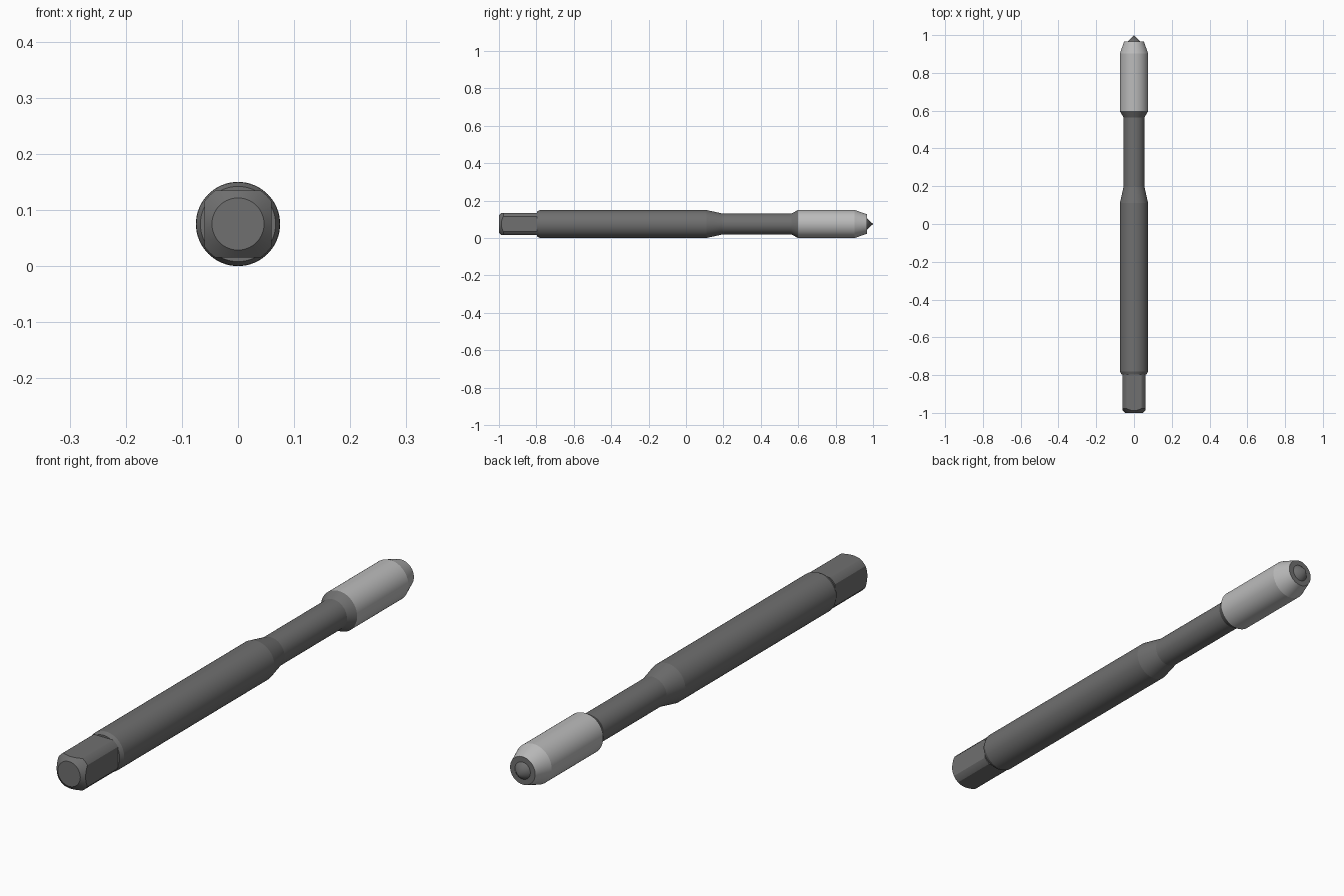
import bpy, bmesh
from math import sin, cos, pi, radians

if "Cube" in bpy.data.objects:
    bpy.data.objects.remove(bpy.data.objects["Cube"])

SEG = 64
AXIS_Z = 0.075


def material(name, v):
    m = bpy.data.materials.new(name)
    m.diffuse_color = (v, v, v, 1)
    m.use_nodes = True
    m.node_tree.nodes["Principled BSDF"].inputs["Base Color"].default_value = m.diffuse_color
    return m


dark = material("dark_steel", 0.16)
light = material("light_steel", 0.5)


def lathe(profile):
    """Revolve (y, radius) points around the long axis; radius 0 makes a pole."""
    bm = bmesh.new()
    rings = []
    for y, r in profile:
        n = SEG if r > 0 else 1
        rings.append([bm.verts.new((r * cos(2 * pi * i / SEG), y,
                                    AXIS_Z + r * sin(2 * pi * i / SEG)))
                      for i in range(n)])
    for a, b in zip(rings, rings[1:]):
        for i in range(SEG):
            j = (i + 1) % SEG
            quad = [a[i % len(a)], b[i % len(b)], b[j % len(b)], a[j % len(a)]]
            bm.faces.new(list(dict.fromkeys(quad)))
    return bm


def finish(name, bm, mat):
    bmesh.ops.recalc_face_normals(bm, faces=bm.faces)
    me = bpy.data.meshes.new(name)
    bm.to_mesh(me)
    bm.free()
    ob = bpy.data.objects.new(name, me)
    bpy.context.collection.objects.link(ob)
    me.materials.append(mat)
    bpy.ops.object.select_all(action='DESELECT')
    ob.select_set(True)
    bpy.context.view_layer.objects.active = ob
    bpy.ops.object.shade_smooth_by_angle(angle=radians(8))
    return ob


# Square drive: chamfered round bar with four flats sliced off
bm = lathe([(-1, 0), (-1, 0.0465), (-0.977, 0.072), (-0.796, 0.072), (-0.796, 0)])
for nx, nz in ((1, 0), (-1, 0), (0, 1), (0, -1)):
    cut = bmesh.ops.bisect_plane(
        bm, geom=bm.verts[:] + bm.edges[:] + bm.faces[:], dist=1e-6,
        plane_co=(nx * 0.06, 0, AXIS_Z + nz * 0.06), plane_no=(nx, 0, nz),
        clear_outer=True)
    edges = [e for e in cut["geom_cut"] if isinstance(e, bmesh.types.BMEdge)]
    bmesh.ops.edgeloop_fill(bm, edges=edges)
finish("square_drive", bm, dark)

# Shank, narrowed neck and the flare up to the head
finish("shank", lathe([(-0.796, 0), (-0.796, 0.067), (-0.78, 0.0745), (0.11, 0.0745),
                       (0.195, 0.056), (0.565, 0.056), (0.598, 0.075)]), dark)

# Working head with tapered lead
finish("working_head", lathe([(0.598, 0.075), (0.902, 0.075), (0.967, 0.052)]), light)

# End face and centre point
finish("centre_point", lathe([(0.967, 0.052), (0.967, 0.032), (1, 0)]), dark)
